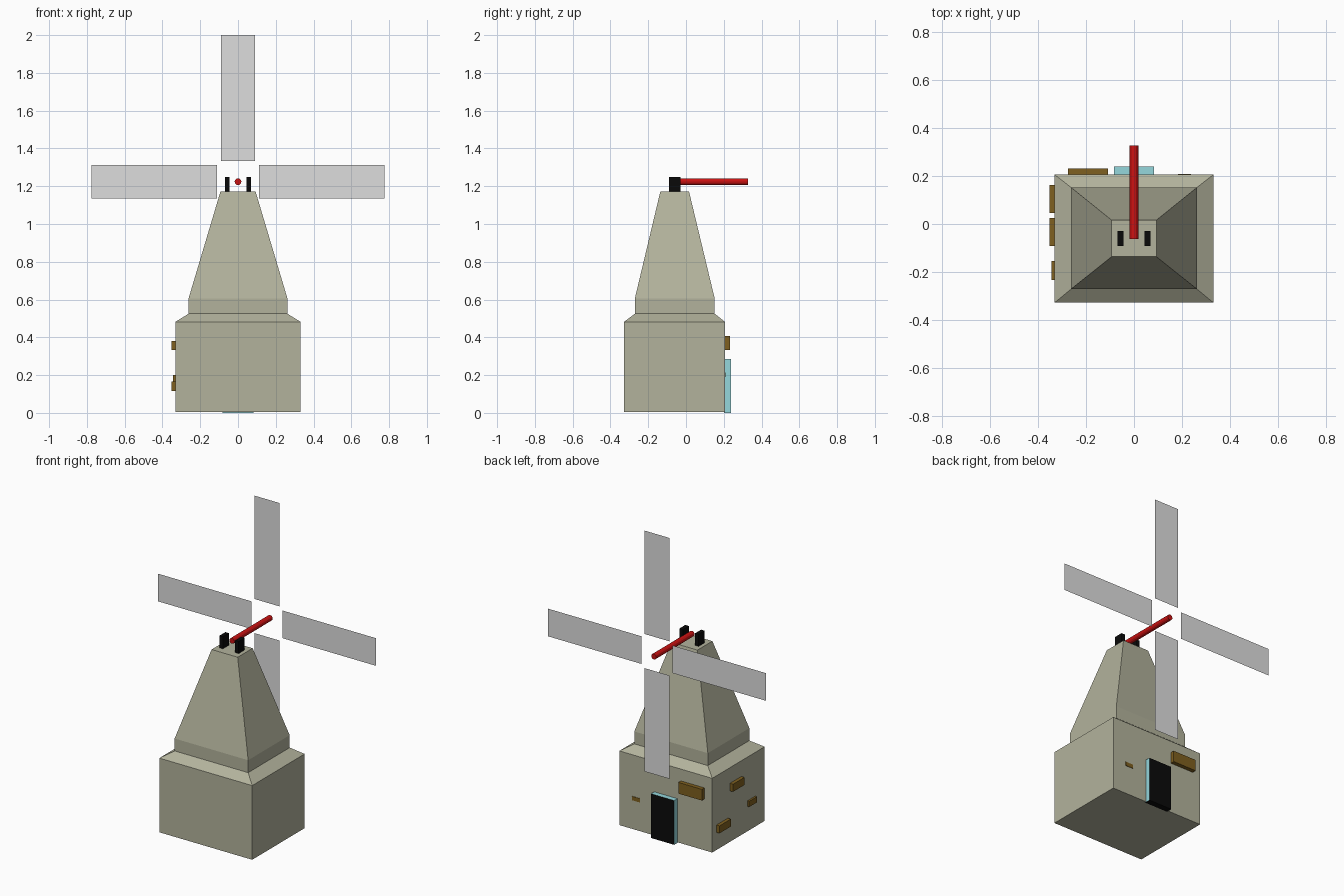
import bpy, bmesh, math
from mathutils import Matrix

if "Cube" in bpy.data.objects:
    bpy.data.objects.remove(bpy.data.objects["Cube"])


def material(name, rgb):
    m = bpy.data.materials.new(name)
    m.diffuse_color = (*rgb, 1)
    m.use_nodes = True
    m.node_tree.nodes["Principled BSDF"].inputs["Base Color"].default_value = m.diffuse_color
    return m


STONE = material("stone", (0.45, 0.45, 0.335))
GREY = material("sail_grey", (0.73, 0.73, 0.73))
BLACK = material("black", (0.003, 0.003, 0.003))
RED = material("red", (0.6, 0.006, 0.006))
BROWN = material("brown", (0.21, 0.115, 0.014))
CYAN = material("pale_cyan", (0.30, 0.68, 0.72))


def finish(bm, name, *mats):
    bmesh.ops.recalc_face_normals(bm, faces=bm.faces)
    me = bpy.data.meshes.new(name)
    bm.to_mesh(me)
    bm.free()
    for m in mats:
        me.materials.append(m)
    ob = bpy.data.objects.new(name, me)
    bpy.context.collection.objects.link(ob)
    return ob


def box(name, x, y, z, *mats):
    bm = bmesh.new()
    bmesh.ops.create_cube(bm, size=1)
    for v in bm.verts:
        v.co = [r[0] if c < 0 else r[1] for c, r in zip(v.co, (x, y, z))]
    return finish(bm, name, *mats)


# Tower: stacked rectangles (half width, y min, y max, z) joined into one shell
RINGS = [(0.331, -0.328, 0.206, 0.004), (0.331, -0.328, 0.206, 0.482),
         (0.262, -0.271, 0.152, 0.525), (0.262, -0.271, 0.152, 0.605),
         (0.093, -0.136, 0.016, 1.172)]
bm = bmesh.new()
rings = [[bm.verts.new(p) for p in ((-w, a, z), (w, a, z), (w, b, z), (-w, b, z))]
         for w, a, b, z in RINGS]
for lo, hi in zip(rings, rings[1:]):
    for i in range(4):
        j = (i + 1) % 4
        bm.faces.new((lo[i], lo[j], hi[j], hi[i]))
bm.faces.new(rings[0])
bm.faces.new(rings[-1])
finish(bm, "tower", STONE)

# Shaft bearings on the roof
for side, (a, b) in (("left", (-0.069, -0.044)), ("right", (0.044, 0.069))):
    box(side + "_bearing", (a, b), (-0.091, -0.03), (1.17, 1.25), BLACK)

# Sail shaft along y
AXIS = 1.224
bm = bmesh.new()
bmesh.ops.create_cone(bm, cap_ends=True, segments=12, radius1=0.018, radius2=0.018, depth=0.39,
                      matrix=Matrix.Translation((0, 0.133, AXIS)) @ Matrix.Rotation(math.pi / 2, 4, 'X'))
shaft = finish(bm, "shaft", RED)

# Four flat sails around the shaft
for i, n in enumerate(("top", "right", "bottom", "left")):
    bm = bmesh.new()
    bm.faces.new([bm.verts.new(p) for p in
                  ((-0.089, 0, 0.110), (0.089, 0, 0.110), (0.089, 0, 0.776), (-0.089, 0, 0.776))])
    bm.transform(Matrix.Translation((0, 0.295, AXIS)) @ Matrix.Rotation(i * math.pi / 2, 4, 'Y'))
    finish(bm, n + "_sail", GREY)

# Door: cyan frame block with a black outward face
door = box("door", (-0.083, 0.083), (0.2, 0.239), (0, 0.285), CYAN, BLACK)
for f in door.data.polygons:
    f.material_index = 1 if f.normal.y > 0.5 or f.normal.z < -0.5 else 0

# Protruding bricks on the back and left walls
box("back_large_brick", (-0.275, -0.108), (0.2, 0.232), (0.334, 0.406), BROWN)
box("back_small_brick", (0.183, 0.238), (0.2, 0.209), (0.19, 0.215), BROWN)
box("left_upper_brick", (-0.353, -0.32), (-0.091, 0.025), (0.332, 0.381), BROWN)
box("left_lower_brick", (-0.353, -0.32), (0.046, 0.163), (0.117, 0.165), BROWN)
box("left_small_brick", (-0.343, -0.32), (-0.234, -0.154), (0.163, 0.2), BROWN)
